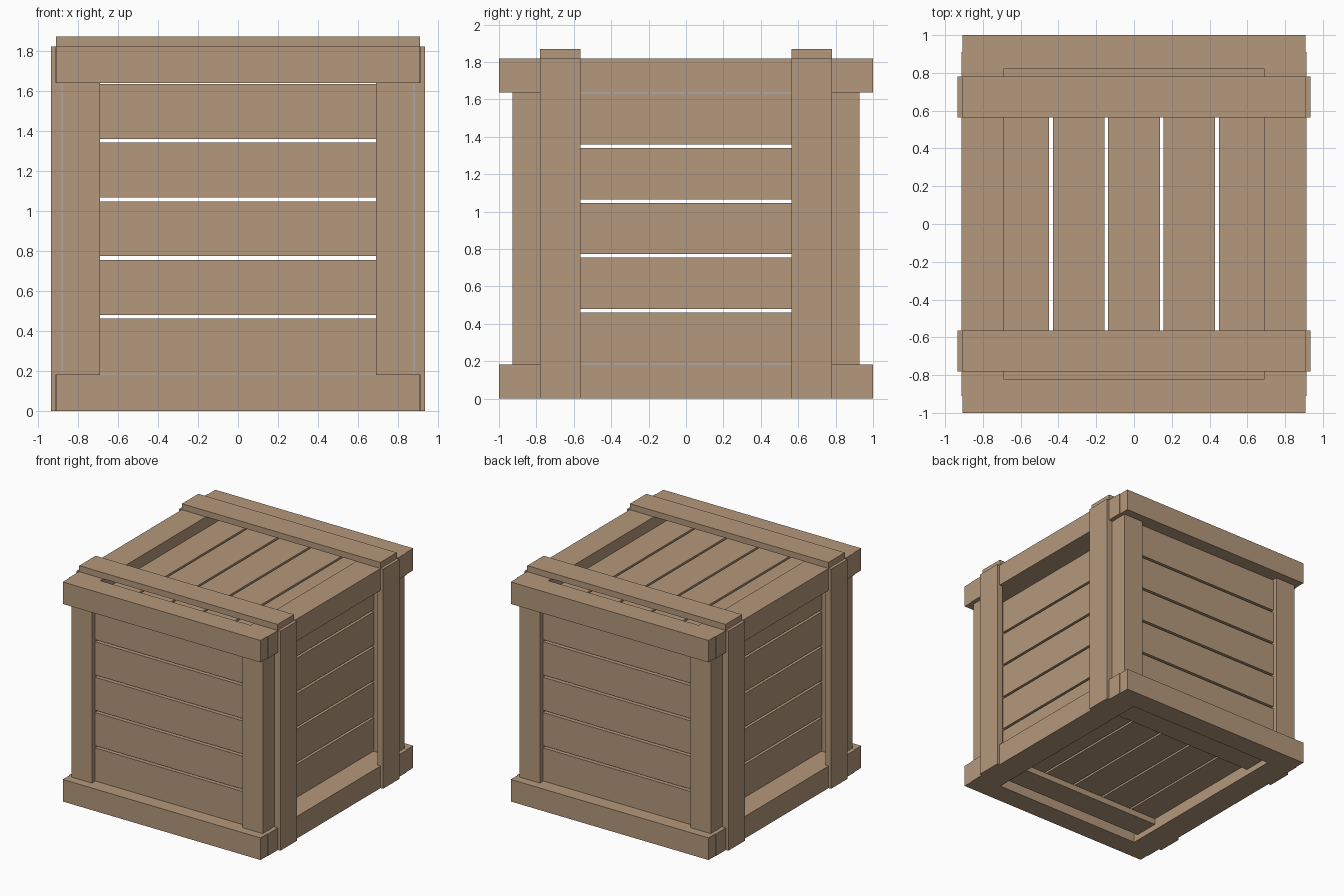
import bpy, bmesh

if "Cube" in bpy.data.objects:
    bpy.data.objects.remove(bpy.data.objects["Cube"])

wood = bpy.data.materials.new("wood")
wood.diffuse_color = (0.46, 0.315, 0.2, 1)
wood.use_nodes = True
wood.node_tree.nodes["Principled BSDF"].inputs["Base Color"].default_value = wood.diffuse_color


def boxes(name, spans):
    """One object made of boxes, each given as (x0, x1, y0, y1, z0, z1)."""
    bm = bmesh.new()
    for x0, x1, y0, y1, z0, z1 in spans:
        cube = bmesh.ops.create_cube(bm, size=1)
        for v in cube["verts"]:
            v.co = (x1 if v.co.x > 0 else x0,
                    y1 if v.co.y > 0 else y0,
                    z1 if v.co.z > 0 else z0)
    bmesh.ops.recalc_face_normals(bm, faces=bm.faces)
    me = bpy.data.meshes.new(name)
    bm.to_mesh(me)
    bm.free()
    me.materials.append(wood)
    ob = bpy.data.objects.new(name, me)
    bpy.context.collection.objects.link(ob)


def mirror(spans, axis):
    """Adds the mirrored copy of each box across x (0) or y (1)."""
    out = list(spans)
    for s in spans:
        m = list(s)
        i = axis * 2
        m[i], m[i + 1] = -s[i + 1], -s[i]
        out.append(tuple(m))
    return out


PITCH, HALF = 0.293, 0.137
MID = 0.91
rows = [k * PITCH for k in range(-2, 3)]

# top and bottom rail frames
for name, z0, z1 in (("bottom", 0, 0.183), ("top", 1.638, 1.82)):
    boxes(name + "_front_back_rails", mirror([(-0.907, 0.907, -1, -0.82, z0, z1)], 1))
    boxes(name + "_side_rails", mirror([(0.69, 0.912, -0.91, 0.91, z0, z1)], 0))

# corner uprights between the rails, with inner posts behind
boxes("corner_uprights", mirror(mirror([(0.69, 0.877, -0.928, -0.82, 0.183, 1.638)], 0), 1))
boxes("inner_posts", mirror(mirror([(0.69, 0.874, -0.82, -0.75, 0.183, 1.638)], 0), 1))

# vertical straps on the sides and straps across the top
boxes("side_straps", mirror(mirror([(0.882, 0.935, -0.78, -0.565, 0, 1.82)], 0), 1))
boxes("top_straps", mirror([(-0.91, 0.91, -0.78, -0.565, 1.82, 1.87)], 1))

# battens under the floor
boxes("floor_battens", mirror([(-0.69, 0.69, -0.78, -0.565, 0.05, 0.1)], 1))

# slatted panels
boxes("front_back_slats", mirror(
    [(-0.7, 0.7, -0.89, -0.775, MID + r - HALF, MID + r + HALF) for r in rows], 1))
boxes("side_slats", mirror(
    [(0.66, 0.722, -0.775, 0.775, MID + r - HALF, MID + r + HALF) for r in rows], 0))
boxes("lid_slats", [(r - HALF, r + HALF, -0.775, 0.775, 1.665, 1.725) for r in rows])
boxes("floor_slats", [(r - HALF, r + HALF, -0.775, 0.775, 0.1, 0.155) for r in rows])
